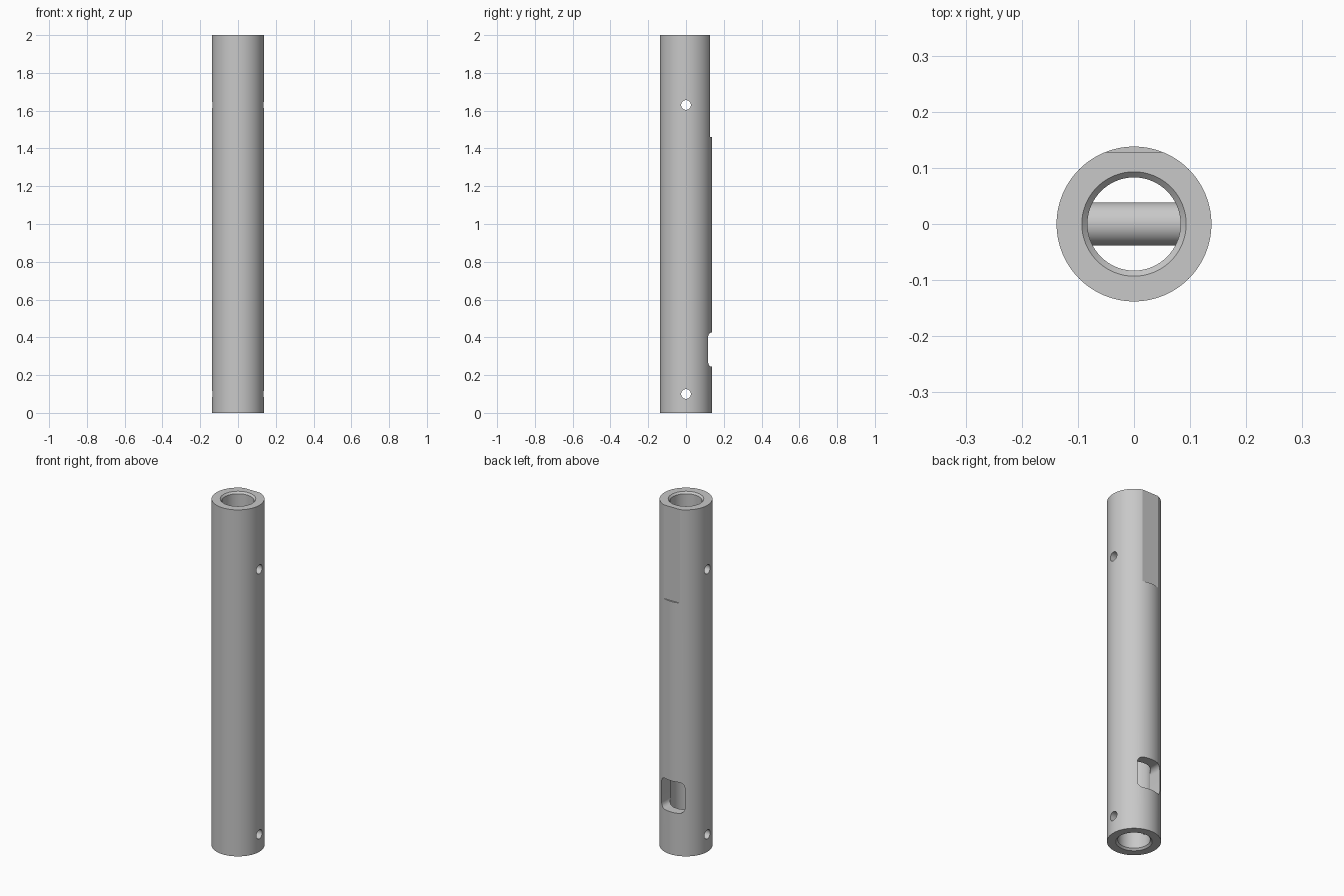
import bpy
import bmesh
import math
from mathutils import Matrix, Vector

OUTER, BORE, LIP, HEIGHT = 0.138, 0.083, 0.093, 2.0
CHAMFER = LIP - BORE

cube = bpy.data.objects.get("Cube")
if cube:
    bpy.data.objects.remove(cube, do_unlink=True)

steel = bpy.data.materials.new("grey_metal")
steel.use_nodes = True
steel.diffuse_color = (0.58, 0.58, 0.58, 1)
steel.node_tree.nodes["Principled BSDF"].inputs["Base Color"].default_value = steel.diffuse_color


def make_object(name, bm):
    bmesh.ops.recalc_face_normals(bm, faces=bm.faces)
    mesh = bpy.data.meshes.new(name)
    bm.to_mesh(mesh)
    bm.free()
    mesh.materials.append(steel)
    obj = bpy.data.objects.new(name, mesh)
    bpy.context.collection.objects.link(obj)
    return obj


def cross_cylinder(name, radius, length, z):
    """Cylinder lying along x."""
    bm = bmesh.new()
    place = Matrix.Translation((0, 0, z)) @ Matrix.Rotation(math.pi / 2, 4, "Y")
    bmesh.ops.create_cone(bm, cap_ends=True, segments=48, radius1=radius,
                          radius2=radius, depth=length, matrix=place)
    return make_object(name, bm)


def box(name, low, high, round_radius=0):
    """Box between two corners, optionally rounding its edges along y."""
    low, high = Vector(low), Vector(high)
    bm = bmesh.new()
    bmesh.ops.create_cube(bm, size=1, matrix=Matrix.Translation((low + high) / 2)
                          @ Matrix.Diagonal((*(high - low), 1)))
    if round_radius:
        edges = [e for e in bm.edges
                 if abs(e.verts[0].co.y - e.verts[1].co.y) > 0.01]
        bmesh.ops.bevel(bm, geom=edges, offset=round_radius, segments=8,
                        profile=0.5, affect="EDGES")
    return make_object(name, bm)


def select_only(obj):
    bpy.ops.object.select_all(action="DESELECT")
    obj.select_set(True)
    bpy.context.view_layer.objects.active = obj


# Tube with a chamfered bore, turned from its wall profile
bm = bmesh.new()
profile = [(OUTER, 0), (OUTER, HEIGHT), (LIP, HEIGHT), (BORE, HEIGHT - CHAMFER),
           (BORE, CHAMFER), (LIP, 0)]
verts = [bm.verts.new((r, 0, z)) for r, z in profile]
edges = [bm.edges.new((v, verts[i - 1])) for i, v in enumerate(verts)]
bmesh.ops.spin(bm, geom=verts + edges, axis=(0, 0, 1), cent=(0, 0, 0),
               angle=math.tau, steps=96, use_merge=True)
bmesh.ops.remove_doubles(bm, verts=bm.verts, dist=0.0001)
tube = make_object("tube", bm)

# Cross holes, flat on the upper back, and rounded window in the lower back
cutters = [
    cross_cylinder("lower_hole_cutter", 0.026, 0.5, 0.1),
    cross_cylinder("upper_hole_cutter", 0.026, 0.5, 1.63),
    box("flat_cutter", (-0.3, 0.128, 1.46), (0.3, 0.3, 2.2)),
    box("window_cutter", (-0.074, 0, 0.245), (0.074, 0.3, 0.425), 0.03),
]
for cutter in cutters:
    cutter.hide_render = True
    select_only(tube)
    cut = tube.modifiers.new(cutter.name, "BOOLEAN")
    cut.operation = "DIFFERENCE"
    cut.solver = "EXACT"
    cut.object = cutter
    bpy.ops.object.modifier_apply(modifier=cut.name)
    bpy.data.objects.remove(cutter, do_unlink=True)

# Pin across the inside of the bore
pin = cross_cylinder("cross_pin", 0.0385, 2 * BORE + 0.02, 1.0)

for part in (tube, pin):
    select_only(part)
    bpy.ops.object.shade_smooth_by_angle(angle=math.radians(15))
